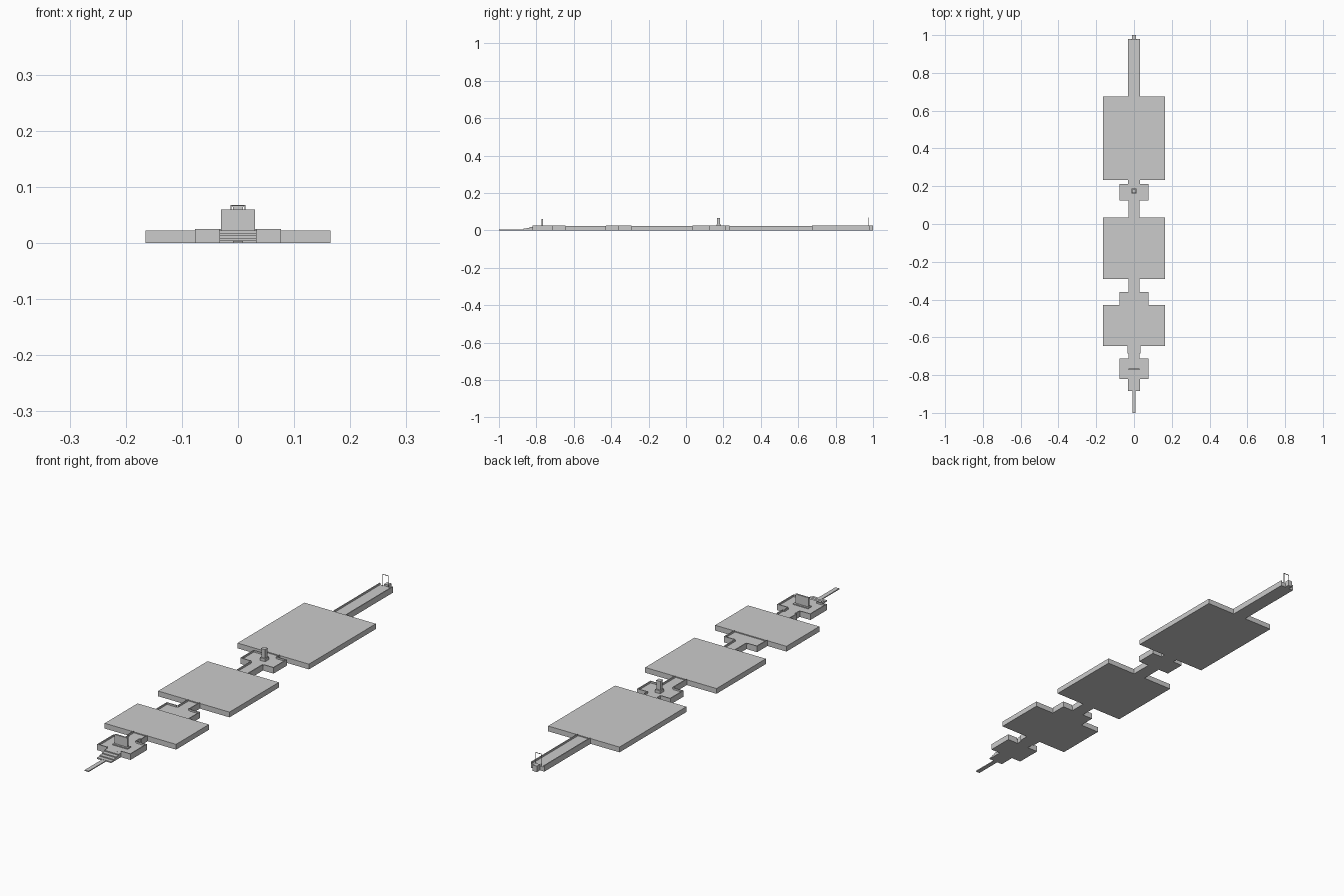
import bpy

if "Cube" in bpy.data.objects:
    bpy.data.objects.remove(bpy.data.objects["Cube"])

FLOOR, LAWN, CURB = 0.018, 0.022, 0.025
T = 0.004  # curb thickness


def box(name, x0, x1, y0, y1, z0, z1):
    bpy.ops.mesh.primitive_cube_add(size=1, location=((x0 + x1) / 2, (y0 + y1) / 2, (z0 + z1) / 2))
    o = bpy.context.object
    o.name = name
    o.scale = (x1 - x0, y1 - y0, z1 - z0)
    bpy.ops.object.transform_apply(location=False, rotation=False, scale=True)
    return o


def slab(name, w, y0, y1, h, z0=0.0):
    return box(name, -w, w, y0, y1, z0, h)


def paved(name, w, y0, y1, front_gap=None, back_gap=None):
    """Paved slab with side curbs, and end curbs outside the given half-width gaps."""
    slab(name, w, y0, y1, FLOOR)
    for s in (-1, 1):
        def curb(a, b, c, d):
            lo, hi = sorted((s * a, s * b))
            box(name + "_curb", lo, hi, c, d, FLOOR, CURB)
        curb(w - T, w, y0, y1)
        if front_gap is not None:
            curb(front_gap, w - T, y0, y0 + T)
        if back_gap is not None:
            curb(back_gap, w - T, y1 - T, y1)


# Entrance walkway and steps
slab("entrance_walk", 0.009, -1.0, -0.885, 0.004)
for i in range(4):
    y = -0.885 + i * 0.0163
    slab("entrance_step", 0.033, y, y + 0.0163, 0.005 + i * 0.0043)

# Large lawns
for y0, y1 in ((-0.645, -0.428), (-0.292, 0.034), (0.233, 0.675)):
    slab("lawn", 0.165, y0, y1, LAWN)

# Paved courts and connecting paths
paved("entrance_court", 0.077, -0.82, -0.712, 0.033, 0.03)
paved("entrance_path", 0.028, -0.712, -0.685)
paved("lawn_path", 0.034, -0.685, -0.645)
paved("middle_court", 0.077, -0.428, -0.36, None, 0.03)
paved("middle_path", 0.028, -0.36, -0.292)
paved("pillar_path", 0.028, 0.034, 0.125)
paved("pillar_court", 0.077, 0.125, 0.213, 0.03, 0.03)
paved("short_path", 0.032, 0.213, 0.233)
paved("long_path", 0.031, 0.675, 0.98)
slab("path_end", 0.01, 0.98, 1.0, CURB)

# Screen wall on a low base
slab("wall_base", 0.035, -0.78, -0.757, 0.022, FLOOR)
slab("screen_wall", 0.03, -0.772, -0.765, 0.06, 0.022)

# Pillar with base and cap
slab("pillar_base", 0.012, 0.162, 0.188, 0.03, FLOOR)
slab("pillar", 0.0085, 0.166, 0.182, 0.064, 0.03)
slab("pillar_cap", 0.0095, 0.165, 0.183, 0.067, 0.064)

# Thin gate at the far end
for s in (-1, 1):
    x = s * 0.0125
    box("gate_post", x - 0.001, x + 0.001, 0.974, 0.976, FLOOR, 0.066)
slab("gate_beam", 0.0135, 0.974, 0.976, 0.068, 0.066)
